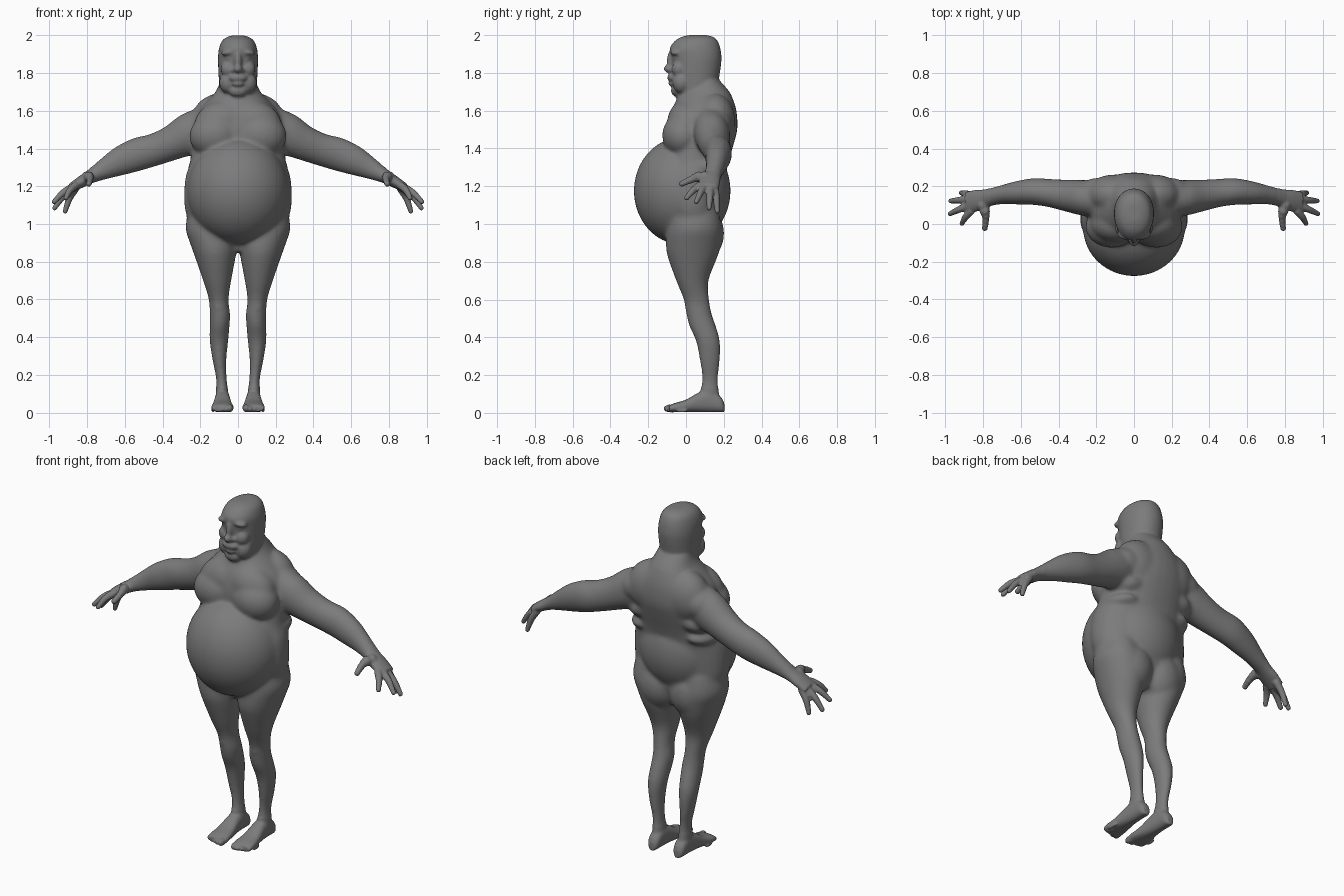
import bpy, bmesh, math
from mathutils import Vector, Matrix

bm = bmesh.new()


def skin(rings):
    """Closed surface over loops of coordinates."""
    loops = [[bm.verts.new(co) for co in ring] for ring in rings]
    n = len(loops[0])
    for a, b in zip(loops, loops[1:]):
        for k in range(n):
            m = (k + 1) % n
            bm.faces.new((a[k], a[m], b[m], b[k]))
    bm.faces.new(loops[0])
    bm.faces.new(loops[-1])


def loft(rings, power=2.0, steps=4, sides=32):
    """Smooth closed skin over rings of (centre, half axis u, half axis v)."""
    loops = []
    n = len(rings)
    for i in range(n - 1):
        quad = [rings[max(i - 1, 0)], rings[i], rings[i + 1], rings[min(i + 2, n - 1)]]
        for k in range(steps + (i == n - 2)):
            t = k / steps
            c, u, v = (0.5 * (2 * q + (r - p) * t + (2 * p - 5 * q + 4 * r - w) * t * t
                              + (3 * q - p - 3 * r + w) * t ** 3)
                       for p, q, r, w in zip(*quad))
            loop = []
            for j in range(sides):
                x, y = (math.copysign(abs(f) ** (2 / power), f) for f in
                        (math.cos(2 * math.pi * j / sides), math.sin(2 * math.pi * j / sides)))
                loop.append(c + u * x + v * y)
            loops.append(loop)
    skin(loops)


def level(z, x0, x1, y0, y1):
    """Horizontal ring filling a box in x and y."""
    return (Vector(((x0 + x1) / 2, (y0 + y1) / 2, z)),
            Vector(((x1 - x0) / 2, 0, 0)), Vector((0, (y1 - y0) / 2, 0)))


def tube(points, s=1):
    """Tube along points of (x, y, z, width, thickness)."""
    pts = [Vector((p[0] * s, p[1], p[2])) for p in points]
    rings = []
    for i, p in enumerate(points):
        d = (pts[min(i + 1, len(pts) - 1)] - pts[max(i - 1, 0)]).normalized()
        up = d.cross(Vector((0, 1, 0))).normalized()
        rings.append((pts[i], up.cross(d) * p[3], up * p[4]))
    loft(rings, sides=24)


def ball(centre, radii, s=1, tilt=0):
    """Ellipsoid, mirrored by s."""
    m = (Matrix.Translation((centre[0] * s, centre[1], centre[2]))
         @ Matrix.Rotation(tilt * s, 4, 'Y') @ Matrix.Diagonal((*radii, 1)))
    n = 64 if max(radii) > .2 else 36 if max(radii) > .07 else 20
    rings = []
    for i in range(n // 2 + 1):
        a = min(max(math.pi * i / (n // 2), .03), math.pi - .03)
        rings.append([m @ Vector((math.sin(a) * math.cos(2 * math.pi * k / n),
                                  math.sin(a) * math.sin(2 * math.pi * k / n), math.cos(a)))
                      for k in range(n)])
    skin(rings)


# Torso: height, half width, front, back
torso = [(.85, .10, -.03, .13), (.95, .22, -.08, .17), (1.05, .275, -.12, .19),
         (1.15, .286, -.15, .20), (1.25, .278, -.15, .207), (1.33, .254, -.13, .225),
         (1.42, .25, -.10, .252), (1.50, .245, -.10, .272), (1.58, .225, -.085, .27),
         (1.64, .175, -.06, .257), (1.70, .12, -.02, .23), (1.76, .092, .03, .178)]
loft([level(z, -w, w, f, b) for z, w, f, b in torso], 2.15)
ball((0, -.02, 1.175), (.27, .256, .285))

# Head and neck
head = [(1.60, .115, -.04, .18), (1.66, .10, -.045, .175), (1.71, .099, -.052, .172),
        (1.77, .102, -.067, .175), (1.83, .105, -.073, .184), (1.88, .106, -.078, .188),
        (1.93, .101, -.086, .182), (1.97, .085, -.058, .167), (1.99, .06, -.025, .145),
        (2.0, .028, .015, .11)]
loft([level(z, -w, w, f, b) for z, w, f, b in head], 2.1)

# Face: nose, lips and chin
ball((0, -.078, 1.86), (.020, .024, .06))
ball((0, -.093, 1.822), (.023, .025, .022))
ball((0, -.066, 1.775), (.052, .034, .024))
ball((0, -.066, 1.742), (.036, .028, .014))
ball((0, -.046, 1.706), (.050, .034, .034))

# Leg: height, inner x, outer x, front, back
leg = [(1.08, .06, .26, -.08, .17), (.98, .02, .278, -.10, .19), (.90, .004, .255, -.107, .185),
       (.83, .012, .23, -.098, .168), (.70, .036, .185, -.052, .119), (.60, .05, .155, -.012, .122),
       (.52, .042, .150, .003, .137), (.46, .045, .150, .018, .158), (.38, .052, .15, .053, .179),
       (.28, .062, .135, .073, .179), (.18, .060, .116, .086, .169), (.10, .051, .117, .073, .175),
       (.03, .05, .113, .07, .19)]
# Arm and palm: x, y, z, half width, half thickness
arm = [(.16, .13, 1.53, .09, .10), (.25, .137, 1.48, .096, .112), (.35, .15, 1.43, .085, .093),
       (.44, .163, 1.395, .075, .086), (.53, .172, 1.37, .071, .088), (.62, .165, 1.335, .062, .078),
       (.70, .155, 1.295, .05, .058), (.78, .138, 1.252, .047, .037), (.83, .125, 1.224, .057, .031),
       (.885, .115, 1.19, .056, .025)]
fingers = [((.86, .072, 1.205), (.912, .003, 1.138)), ((.87, .098, 1.20), (.974, .055, 1.118)),
           ((.875, .13, 1.19), (.972, .122, 1.085)), ((.86, .155, 1.19), (.916, .165, 1.068))]
# Foot: y, inner x, outer x, top z
foot = [(.203, .065, .10, .045), (.185, .05, .115, .08), (.13, .045, .12, .12),
        (.07, .04, .125, .105), (0, .03, .135, .066), (-.06, .022, .142, .048),
        (-.09, .024, .138, .036)]

for s in (1, -1):
    # Brow, eye, cheek, jowl, nostril
    ball((.046, -.052, 1.91), (.044, .032, .018), s, .15)
    ball((.045, -.052, 1.879), (.021, .016, .012), s)
    ball((.050, -.036, 1.82), (.042, .040, .044), s, .25)
    ball((.052, -.022, 1.75), (.048, .050, .058), s)
    ball((.022, -.074, 1.815), (.015, .019, .014), s)
    # Breast, upper chest, side rolls, shoulder, shoulder blade, buttock
    ball((.12, -.014, 1.47), (.138, .112, .118), s, .12)
    ball((.085, .0, 1.535), (.15, .10, .12), s, .3)
    ball((.17, .085, 1.31), (.095, .12, .05), s, .1)
    ball((.16, .12, 1.405), (.102, .11, .065), s, .25)
    ball((.20, .14, 1.52), (.10, .105, .092), s)
    ball((.11, .155, 1.54), (.14, .107, .15), s, -.2)
    ball((.10, .08, .95), (.13, .122, .15), s)
    # Leg and knee
    loft([level(z, *sorted((a * s, b * s)), f, k) for z, a, b, f, k in leg])
    ball((.102, .035, .565), (.036, .042, .045), s)
    # Foot and toes
    loft([(Vector(((a + b) / 2 * s, y, t / 2 + .004)), Vector(((b - a) / 2, 0, 0)),
           Vector((0, 0, t / 2))) for y, a, b, t in foot], 2.4)
    for i in range(5):
        r = .018 - .002 * i if i else .021
        ball((.043 + .0225 * i, -.087 + .004 * i * i, r + .002), (r * .85, .032, r), s)
    # Arm, hand and thumb
    tube(arm, s)
    for a, b in fingers:
        mid = [(p + q) / 2 + d for p, q, d in zip(a, b, (.006, 0, .006))]
        tube([(*a, .020, .021), (*mid, .018, .018), (*b, .013, .013)], s)
        ball(b, (.014, .014, .014), s)
    for a, r in (((.80, .10, 1.245), .034), ((.79, .068, 1.25), .028), ((.785, .045, 1.243), .023),
                 ((.785, .02, 1.232), .020), ((.788, -.003, 1.222), .018), ((.791, -.022, 1.213), .016)):
        ball(a, (r, r, r), s)

bmesh.ops.recalc_face_normals(bm, faces=bm.faces)
mesh = bpy.data.meshes.new("body")
bm.to_mesh(mesh)
bm.free()
body = bpy.data.objects.new("body", mesh)
bpy.context.collection.objects.link(body)
bpy.context.view_layer.objects.active = body
body.select_set(True)

# Fuse all volumes into one skin
fuse = body.modifiers.new("fuse", 'REMESH')
fuse.mode = 'VOXEL'
fuse.voxel_size = 0.0072
bpy.ops.object.modifier_apply(modifier=fuse.name)

# Soften the big forms most, keep face, hands and feet crisper
soft = body.vertex_groups.new(name="soft")
verts = body.data.vertices
soft.add([v.index for v in verts if v.co.z > 1.68], .12, 'REPLACE')
soft.add([v.index for v in verts if .14 < v.co.z <= .85 or .3 < abs(v.co.x) < .77], .5, 'REPLACE')
soft.add([v.index for v in verts if .85 < v.co.z <= 1.68 and abs(v.co.x) <= .3], 1, 'REPLACE')
for name, count, group in (("soften", 36, "soft"), ("polish", 1, "")):
    mod = body.modifiers.new(name, 'SMOOTH')
    mod.factor = 0.5
    mod.iterations = count
    mod.vertex_group = group
    bpy.ops.object.modifier_apply(modifier=mod.name)
body.data.polygons.foreach_set("use_smooth", [True] * len(body.data.polygons))

# Dark grey clay
clay = bpy.data.materials.new("dark_clay")
clay.diffuse_color = (.2, .2, .2, 1)
body.data.materials.clear()
body.data.materials.append(clay)
body.data.polygons.foreach_set("material_index", [0] * len(body.data.polygons))
